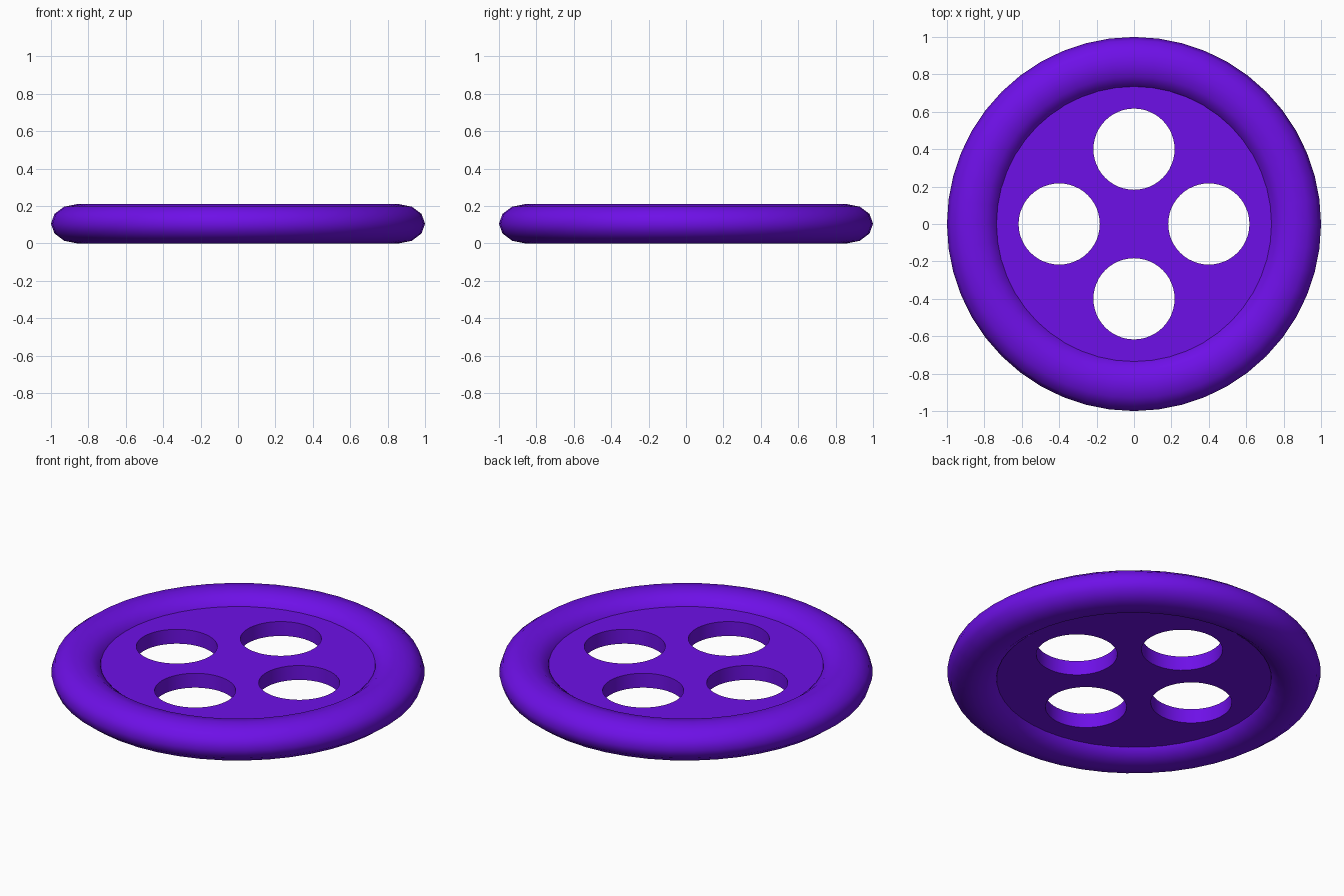
import bpy, bmesh, math

if "Cube" in bpy.data.objects:
    bpy.data.objects.remove(bpy.data.objects["Cube"])

purple = bpy.data.materials.new("purple plastic")
purple.diffuse_color = (0.155, 0.005, 0.8, 1)
purple.use_nodes = True
purple.node_tree.nodes["Principled BSDF"].inputs["Base Color"].default_value = purple.diffuse_color
MID = 0.105  # mid height of the button


def finish(obj):
    obj.data.materials.append(purple)
    bpy.ops.object.select_all(action='DESELECT')
    obj.select_set(True)
    bpy.context.view_layer.objects.active = obj
    bpy.ops.object.shade_smooth_by_angle(angle=math.radians(40))


# Rounded rim: elliptical 12-sided section swept round the centre
def make_rim(major=0.86, rx=0.14, rz=0.105, seg=48, sides=12):
    bm = bmesh.new()
    rings = []
    for i in range(seg):
        a = 2 * math.pi * i / seg
        ring = []
        for j in range(sides):
            b = 2 * math.pi * j / sides
            r = major + rx * math.cos(b)
            ring.append(bm.verts.new((r * math.cos(a), r * math.sin(a), MID + rz * math.sin(b))))
        rings.append(ring)
    for i in range(seg):
        p, q = rings[i], rings[(i + 1) % seg]
        for j in range(sides):
            k = (j + 1) % sides
            bm.faces.new((p[j], q[j], q[k], p[k]))
    bmesh.ops.recalc_face_normals(bm, faces=bm.faces)
    mesh = bpy.data.meshes.new("rim")
    bm.to_mesh(mesh)
    bm.free()
    obj = bpy.data.objects.new("rim", mesh)
    bpy.context.collection.objects.link(obj)
    return obj


finish(make_rim())

# Centre plate, its edge buried in the rim
bpy.ops.mesh.primitive_cylinder_add(vertices=48, radius=0.77, depth=0.085, location=(0, 0, MID))
plate = bpy.context.object
plate.name = "centre_plate"

# Four thread holes
for i in range(4):
    a = i * math.pi / 2
    bpy.ops.mesh.primitive_cylinder_add(vertices=48, radius=0.217, depth=0.5,
                                        location=(0.4 * math.cos(a), 0.4 * math.sin(a), MID))
    cutter = bpy.context.object
    cutter.name = "hole_cutter"
    cutter.hide_render = True
    bpy.context.view_layer.objects.active = plate
    mod = plate.modifiers.new("hole", 'BOOLEAN')
    mod.operation = 'DIFFERENCE'
    mod.solver = 'EXACT'
    mod.object = cutter
    bpy.ops.object.modifier_apply(modifier=mod.name)
    bpy.data.objects.remove(cutter, do_unlink=True)

finish(plate)
